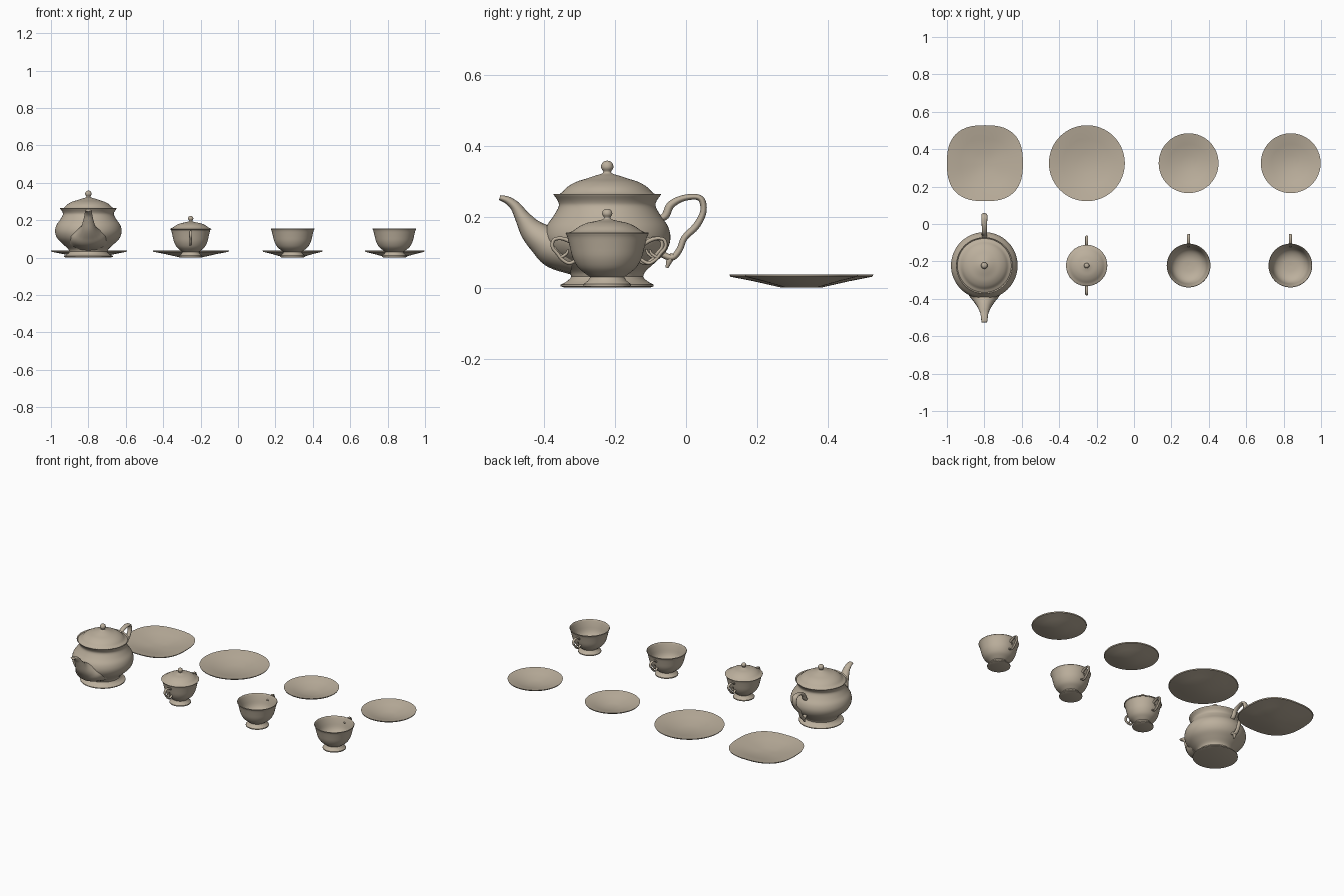
import bpy, bmesh, math
from mathutils import Vector

china = bpy.data.materials.new("warm_china")
china.diffuse_color = (0.50, 0.43, 0.335, 1)


def smooth_path(pts, steps):
    """Catmull-Rom interpolation of tuples of any size."""
    p = [Vector(q) for q in pts]
    p = [p[0] * 2 - p[1]] + p + [p[-1] * 2 - p[-2]]
    out = []
    for i in range(1, len(p) - 2):
        a, b, c, d = p[i - 1:i + 3]
        for k in range(steps):
            t = k / steps
            out.append(0.5 * (2 * b + (c - a) * t + (2 * a - 5 * b + 4 * c - d) * t * t
                              + (3 * b - a - 3 * c + d) * t ** 3))
    return out + [p[-2]]


def skin(name, rings, loc, angle=40):
    """Joins rings of points into a closed smooth-shaded solid."""
    bm = bmesh.new()
    loops = [[bm.verts.new(v) for v in r] for r in rings]
    n = len(loops[0])
    for a, b in zip(loops, loops[1:]):
        for i in range(n):
            j = (i + 1) % n
            bm.faces.new((a[i], a[j], b[j], b[i]))
    bm.faces.new(loops[0][::-1])
    bm.faces.new(loops[-1])
    bmesh.ops.recalc_face_normals(bm, faces=bm.faces)
    me = bpy.data.meshes.new(name)
    bm.to_mesh(me)
    bm.free()
    me.materials.append(china)
    ob = bpy.data.objects.new(name, me)
    ob.location = (*loc, 0)
    bpy.context.collection.objects.link(ob)
    bpy.ops.object.select_all(action='DESELECT')
    ob.select_set(True)
    bpy.context.view_layer.objects.active = ob
    bpy.ops.object.shade_smooth_by_angle(angle=math.radians(angle))
    return ob


def turned(name, profile, loc, steps=1, power=2.0, n=64):
    """Revolves (radius, z) points; power above 2 squares the outline."""
    if steps > 1:
        profile = smooth_path(profile, steps)
    rings = []
    for r, z in profile:
        ring = []
        for i in range(n):
            a = math.tau * i / n
            c, s = math.cos(a), math.sin(a)
            k = max(r, 0.001) / (abs(c) ** power + abs(s) ** power) ** (1 / power)
            ring.append((k * c, k * s, z))
        rings.append(ring)
    return skin(name, rings, loc)


def tube(name, pts, loc, flip=1, steps=5, n=16):
    """Sweeps an ellipse along (y, z, half depth, half width) in the yz plane."""
    path = smooth_path(pts, steps)
    rings = []
    for i, (y, z, d, w) in enumerate(path):
        p, q = path[max(i - 1, 0)], path[min(i + 1, len(path) - 1)]
        t = Vector((q[0] - p[0], q[1] - p[1])).normalized()
        ring = []
        for k in range(n):
            a = math.tau * k / n
            o = d * math.sin(a)
            ring.append((w * math.cos(a), flip * (y - t.y * o), z + t.x * o))
        rings.append(ring)
    return skin(name, rings, loc, 60)


# Teapot
pot = (-0.8, -0.222)
turned("teapot_foot", [(0.122, 0.005), (0.131, 0.008), (0.131, 0.013), (0.118, 0.019),
                       (0.104, 0.03), (0.1, 0.04)], pot)
turned("teapot_body", [(0.1, 0.032), (0.108, 0.05), (0.135, 0.075), (0.165, 0.105),
                       (0.178, 0.14), (0.172, 0.175), (0.152, 0.205), (0.137, 0.232),
                       (0.139, 0.248), (0.151, 0.266), (0.147, 0.266), (0.134, 0.25),
                       (0.12, 0.25)], pot, 4)
turned("teapot_lid", [(0.13, 0.25), (0.144, 0.258), (0.143, 0.264), (0.128, 0.272),
                      (0.112, 0.288), (0.088, 0.302), (0.06, 0.311), (0.036, 0.319),
                      (0.016, 0.325), (0.011, 0.331), (0.017, 0.341), (0.016, 0.352),
                      (0.009, 0.36), (0.0, 0.362)], pot, 3)
tube("teapot_spout", [(-0.09, 0.105, 0.065, 0.11), (-0.145, 0.118, 0.06, 0.092),
                      (-0.18, 0.138, 0.046, 0.064), (-0.213, 0.166, 0.034, 0.04),
                      (-0.238, 0.201, 0.022, 0.028), (-0.258, 0.232, 0.015, 0.021),
                      (-0.28, 0.25, 0.011, 0.018), (-0.303, 0.258, 0.007, 0.015)], pot)
tube("teapot_handle", [(0.142, 0.195, 0.008, 0.012), (0.164, 0.207, 0.011, 0.014),
                       (0.178, 0.236, 0.011, 0.014), (0.21, 0.255, 0.009, 0.014),
                       (0.25, 0.26, 0.008, 0.016), (0.268, 0.248, 0.009, 0.016),
                       (0.27, 0.215, 0.009, 0.014), (0.25, 0.177, 0.01, 0.012),
                       (0.218, 0.145, 0.009, 0.012), (0.203, 0.11, 0.009, 0.012),
                       (0.182, 0.089, 0.009, 0.012), (0.15, 0.1, 0.009, 0.012)], pot)
tube("teapot_handle_tail", [(0.186, 0.098, 0.008, 0.01), (0.176, 0.082, 0.009, 0.01),
                            (0.168, 0.06, 0.004, 0.005)], pot)


def cup(name, loc, size=1.0):
    """Hollow footed bowl."""
    foot = [(0.06, 0.005), (0.067, 0.008), (0.067, 0.014), (0.054, 0.024), (0.048, 0.034)]
    bowl = [(0.048, 0.034), (0.062, 0.044), (0.082, 0.061), (0.097, 0.088), (0.105, 0.118),
            (0.112, 0.146), (0.117, 0.157), (0.112, 0.157), (0.102, 0.125), (0.093, 0.09),
            (0.076, 0.066), (0.045, 0.051), (0.0, 0.047)]
    turned(name, [(r * size, z) for r, z in foot + smooth_path(bowl, 3)[1:]], loc)


def ear(name, loc, flip=1, shift=0.0):
    """Ear handle with a thumb curl and a lower curl."""
    pts = [(0.098, 0.125, 0.005, 0.007), (0.116, 0.137, 0.006, 0.008),
           (0.138, 0.143, 0.005, 0.008), (0.157, 0.138, 0.005, 0.008),
           (0.16, 0.118, 0.005, 0.008), (0.146, 0.1, 0.005, 0.007),
           (0.132, 0.083, 0.005, 0.007), (0.112, 0.073, 0.005, 0.007),
           (0.09, 0.084, 0.005, 0.007)]
    tube(name, [(y + shift, z, d, w) for y, z, d, w in pts], loc, flip)
    curl = [(0.138, 0.088, 0.005, 0.006), (0.121, 0.1, 0.004, 0.005),
            (0.116, 0.112, 0.003, 0.004)]
    tube(name + "_curl", [(y + shift, z, d, w) for y, z, d, w in curl], loc, flip)


# Sugar bowl
sugar = (-0.253, -0.222)
cup("sugar_bowl", sugar, 0.92)
turned("sugar_lid", [(0.095, 0.15), (0.109, 0.154), (0.108, 0.159), (0.095, 0.165),
                     (0.078, 0.177), (0.055, 0.187), (0.03, 0.192), (0.012, 0.197),
                     (0.009, 0.202), (0.014, 0.21), (0.013, 0.219), (0.007, 0.225),
                     (0.0, 0.226)], sugar, 3)
ear("sugar_handle_back", sugar, 1, -0.006)
ear("sugar_handle_front", sugar, -1, -0.006)

# Cups
for i, x in enumerate((0.292, 0.836)):
    cup(f"cup_{i + 1}", (x, -0.222))
    ear(f"cup_handle_{i + 1}", (x, -0.222), 1, 0.004)

# Plates: (name, x, radius, outline power)
for name, x, r, power in (("square_plate", -0.797, 0.203, 2.6), ("serving_plate", -0.252, 0.203, 2),
                          ("saucer_1", 0.292, 0.16, 2), ("saucer_2", 0.838, 0.16, 2)):
    b = 0.27 * r
    turned(name, [(0, 0.004), (b, 0.004), (0.66 * r, 0.022), (0.985 * r, 0.035), (r, 0.041),
                  (0.97 * r, 0.04), (0.64 * r, 0.027), (b, 0.01), (0, 0.01)],
           (x, 0.325), 1, power)

# Rest the set on the ground
bpy.context.view_layer.update()
low = min((o.matrix_world @ v.co).z for o in bpy.data.objects for v in o.data.vertices)
for o in bpy.data.objects:
    o.location.z -= low
